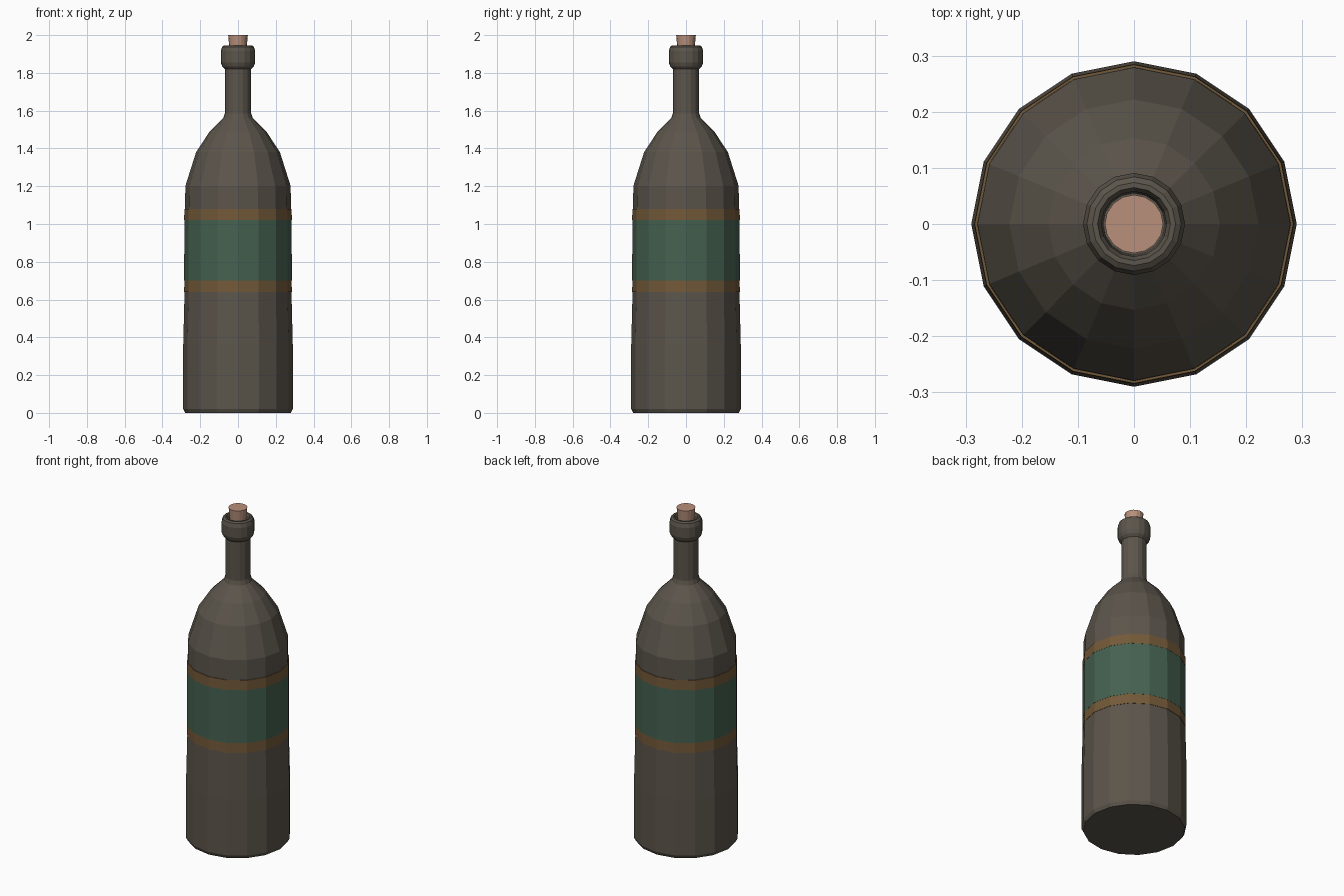
import bpy, bmesh, math

if "Cube" in bpy.data.objects:
    bpy.data.objects.remove(bpy.data.objects["Cube"])

SIDES = 16


def material(name, rgb):
    m = bpy.data.materials.new(name)
    m.diffuse_color = (*rgb, 1)
    m.use_nodes = True
    m.node_tree.nodes["Principled BSDF"].inputs["Base Color"].default_value = m.diffuse_color
    return m


def lathe(name, profile, mat, closed=False):
    """Spin (radius, z) points about z; radius 0 makes a pole."""
    bm = bmesh.new()
    rings = []
    for r, z in profile:
        if r == 0:
            rings.append([bm.verts.new((0, 0, z))] * SIDES)
        else:
            rings.append([bm.verts.new((r * math.cos(2 * math.pi * i / SIDES),
                                        r * math.sin(2 * math.pi * i / SIDES), z))
                          for i in range(SIDES)])
    pairs = list(zip(rings, rings[1:]))
    if closed:
        pairs.append((rings[-1], rings[0]))
    for a, b in pairs:
        for i in range(SIDES):
            j = (i + 1) % SIDES
            bm.faces.new(list(dict.fromkeys((a[i], a[j], b[j], b[i]))))
    bmesh.ops.recalc_face_normals(bm, faces=bm.faces)
    me = bpy.data.meshes.new(name)
    bm.to_mesh(me)
    bm.free()
    me.materials.append(mat)
    ob = bpy.data.objects.new(name, me)
    bpy.context.collection.objects.link(ob)
    return ob


glass = material("dark_glass", (0.105, 0.09, 0.07))
green = material("label_green", (0.06, 0.12, 0.08))
ochre = material("label_ochre", (0.17, 0.10, 0.04))
cork_mat = material("cork", (0.48, 0.28, 0.20))

# Bottle: base, body, shoulder, neck, lip and the recess holding the cork
lathe("bottle", [
    (0, 0), (0.28, 0), (0.29, 0.02), (0.29, 0.36), (0.283, 0.64), (0.279, 1.20),
    (0.222, 1.38), (0.153, 1.485), (0.078, 1.56), (0.07, 1.585), (0.07, 1.82),
    (0.084, 1.835), (0.091, 1.855), (0.091, 1.915), (0.084, 1.938), (0.074, 1.945),
    (0.065, 1.945), (0.058, 1.93), (0.055, 1.80), (0, 1.80)], glass)

# Label wrapped round the body, with a band above and below
for name, z0, z1, mat in (("label", 0.70, 1.02, green),
                          ("label_lower_band", 0.64, 0.70, ochre),
                          ("label_upper_band", 1.02, 1.08, ochre)):
    lathe(name, [(0.278, z0), (0.285, z0), (0.284, z1), (0.277, z1)], mat, closed=True)

# Tapered cork
lathe("cork", [(0, 1.805), (0.034, 1.805), (0.052, 2.0), (0, 2.0)], cork_mat)
